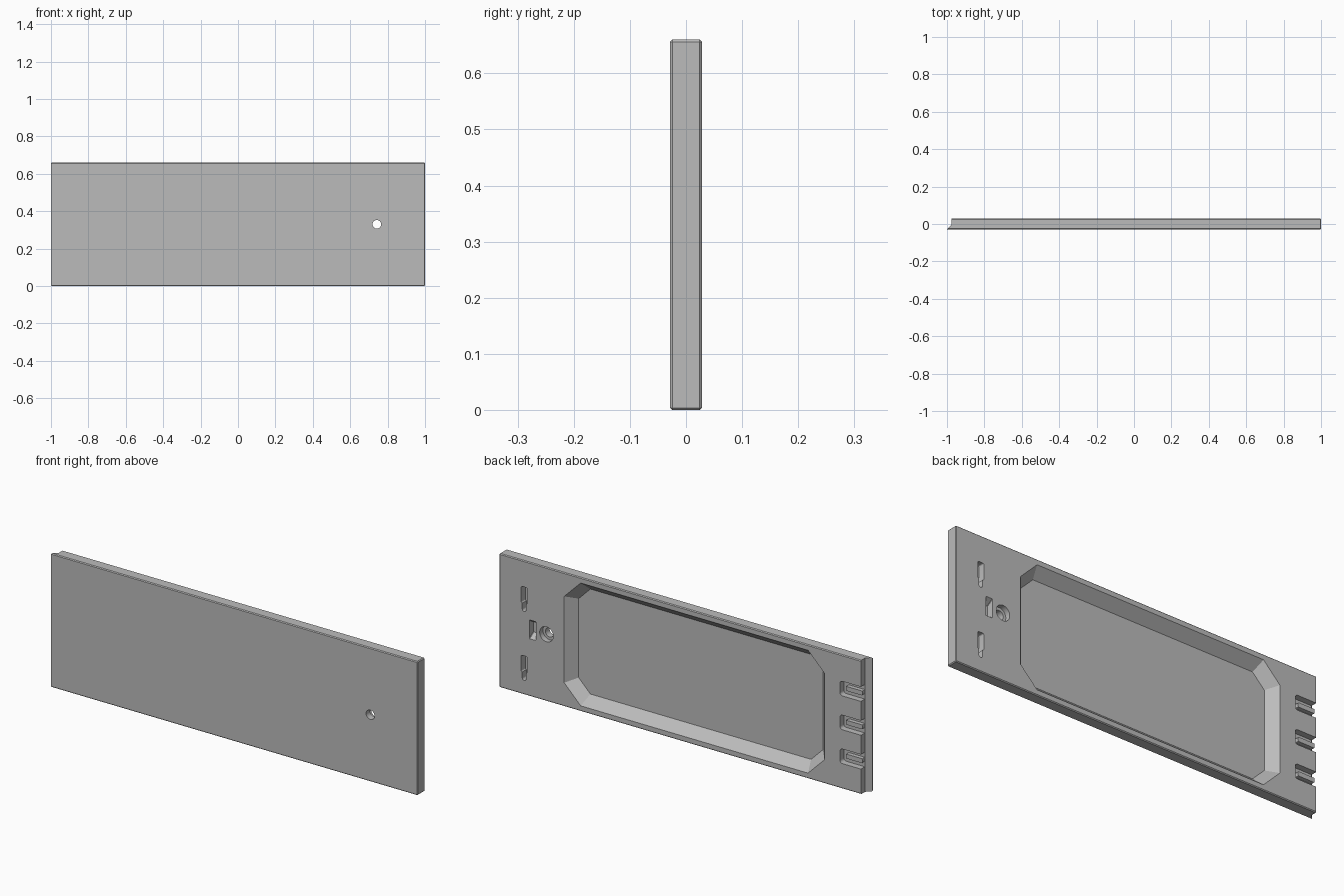
import bpy, bmesh, math

cube = bpy.data.objects.get("Cube")
if cube:
    bpy.data.objects.remove(cube, do_unlink=True)

HEIGHT, HALF_T = 0.66, 0.0285
BACK = HALF_T + 0.01          # cutters overshoot the back face
MID = HEIGHT / 2

grey = bpy.data.materials.new("light_grey")
grey.use_nodes = True
colour = (0.5, 0.5, 0.5, 1)
grey.diffuse_color = colour
grey.node_tree.nodes["Principled BSDF"].inputs["Base Color"].default_value = colour


def finish(name, bm):
    bmesh.ops.recalc_face_normals(bm, faces=bm.faces[:])
    mesh = bpy.data.meshes.new(name)
    bm.to_mesh(mesh)
    bm.free()
    mesh.materials.append(grey)
    obj = bpy.data.objects.new(name, mesh)
    bpy.context.scene.collection.objects.link(obj)
    return obj


def loft(name, outline_a, y_a, outline_b, y_b):
    """Solid between two x-z outlines lying at two depths."""
    bm = bmesh.new()
    a = [bm.verts.new((x, y_a, z)) for x, z in outline_a]
    b = [bm.verts.new((x, y_b, z)) for x, z in outline_b]
    bm.faces.new(a)
    bm.faces.new(b)
    for i in range(len(a)):
        j = (i + 1) % len(a)
        bm.faces.new((a[i], a[j], b[j], b[i]))
    return finish(name, bm)


def prism(name, outline, y_a, y_b=BACK):
    return loft(name, outline, y_a, outline, y_b)


def rounded(x0, x1, z0, z1, r, steps=4):
    """Rectangle with rounded corners; one step gives cut corners."""
    pts = []
    corners = [(x1 - r, z1 - r), (x0 + r, z1 - r), (x0 + r, z0 + r), (x1 - r, z0 + r)]
    for k, (cx, cz) in enumerate(corners):
        for i in range(steps + 1):
            t = math.pi / 2 * (k + i / steps)
            pts.append((cx + r * math.cos(t), cz + r * math.sin(t)))
    return pts


def circle(x, z, r, n=32):
    return [(x + r * math.cos(2 * math.pi * i / n),
             z + r * math.sin(2 * math.pi * i / n)) for i in range(n)]


# Panel: slab chamfered everywhere but at the lipped end
bm = bmesh.new()
bmesh.ops.create_cube(bm, size=1)
for v in bm.verts:
    v.co = (v.co.x * 2, v.co.y * 2 * HALF_T, (v.co.z + 0.5) * HEIGHT)
edges = [e for e in bm.edges if any(v.co.x > 0 for v in e.verts)]
bmesh.ops.bevel(bm, geom=edges, offset=0.004, segments=1, affect='EDGES')
panel = finish("panel", bm)
cutters = []

# Lipped end: straight step with a sloping foot
bm = bmesh.new()
profile = [(-0.975, BACK), (-0.975, -0.003), (-1.0, -0.0275), (-1.05, -0.0275), (-1.05, BACK)]
end = bm.faces.new([bm.verts.new((x, y, -0.05)) for x, y in profile])
side = bmesh.ops.extrude_face_region(bm, geom=[end])
for v in side["geom"]:
    if isinstance(v, bmesh.types.BMVert):
        v.co.z = HEIGHT + 0.05
cutters.append(finish("lip_cutter", bm))

# Large recess with sloping walls, extended past the back face
def recess(grow):
    c = 0.09 + grow * 0.586
    return rounded(-0.776 - grow, 0.645 + grow, 0.027 - grow, HEIGHT - 0.027 + grow, c, 1)

FLOOR = HALF_T - 0.05
cutters.append(loft("recess_cutter", recess(-0.044), FLOOR, recess(0.0044), HALF_T + 0.005))

# Keyhole hangers: wide entry above a narrow slot
for z in (0.49, 0.15):
    cutters.append(prism("keyhole_entry", rounded(0.847, 0.88, z - 0.041, z + 0.041, 0.006), -0.004))
    cutters.append(prism("keyhole_slot", rounded(0.853, 0.874, z - 0.08, z, 0.01), -0.004))

# Tie slot with sloping ends
cutters.append(loft("tie_slot", rounded(0.8, 0.835, MID - 0.025, MID + 0.025, 0.002, 1), -0.004,
                    rounded(0.8, 0.835, MID - 0.053, MID + 0.053, 0.002, 1), BACK))

# Through hole with a wider seat at the back
cutters.append(prism("through_hole", circle(0.742, MID, 0.023), -BACK))
cutters.append(prism("hole_seat", circle(0.742, MID, 0.037), 0.003))

# Notches open to the lipped end, each with a rib inside
for dz in (-0.167, 0, 0.167):
    z = MID + dz - 0.003
    cutters.append(prism("notch", rounded(-1.1, -0.86, z - 0.036, z + 0.036, 0.014), -0.002))
    prism("notch_rib", rounded(-0.975, -0.885, z - 0.011, z + 0.011, 0.004, 2), -0.004, 0.018)

# Carve the panel
bpy.context.view_layer.objects.active = panel
for cutter in cutters:
    cutter.hide_render = True
    mod = panel.modifiers.new("carve", 'BOOLEAN')
    mod.operation = 'DIFFERENCE'
    mod.solver = 'EXACT'
    mod.object = cutter
    bpy.ops.object.modifier_apply(modifier=mod.name)
    bpy.data.objects.remove(cutter, do_unlink=True)

# Smooth only the rounded walls
bpy.ops.object.select_all(action='DESELECT')
panel.select_set(True)
bpy.ops.object.shade_smooth_by_angle(angle=math.radians(25))
